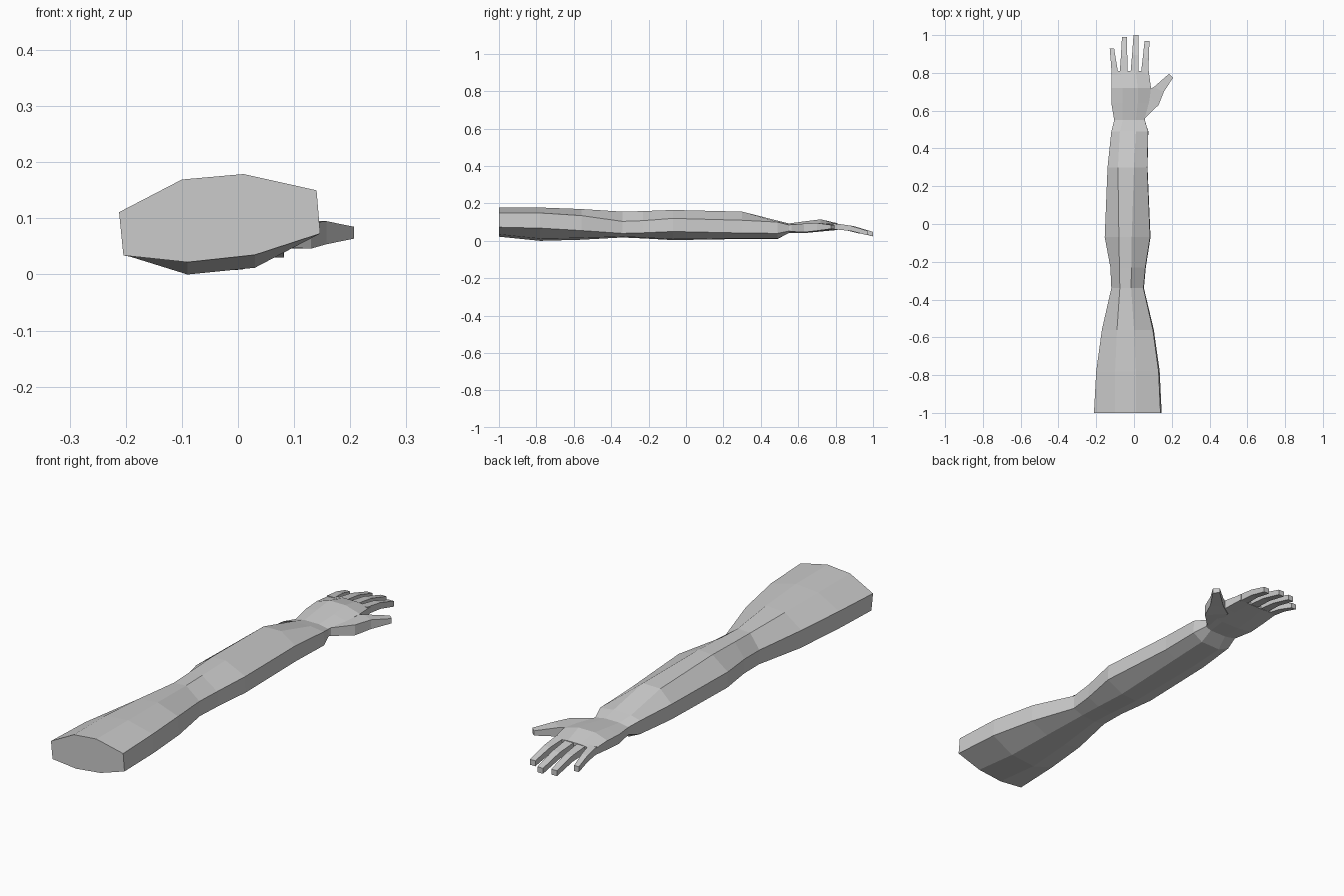
import bpy
import bmesh
from mathutils import Vector

cube = bpy.data.objects.get("Cube")
if cube:
    bpy.data.objects.remove(cube, do_unlink=True)

# Single matte grey for the whole limb
grey = bpy.data.materials.new("plain grey")
grey.use_nodes = True
tone = (0.6, 0.6, 0.6, 1)
grey.diffuse_color = tone
grey.node_tree.nodes["Principled BSDF"].inputs["Base Color"].default_value = tone


def loft(name, rings, cap_start=True, cap_end=True):
    """Skin a list of equal-length point rings into one flat-shaded object."""
    bm = bmesh.new()
    loops = [[bm.verts.new(point) for point in ring] for ring in rings]
    for lower, upper in zip(loops, loops[1:]):
        for i in range(len(lower)):
            j = (i + 1) % len(lower)
            bm.faces.new((lower[i], lower[j], upper[j], upper[i]))
    if cap_start:
        bm.faces.new(loops[0])
    if cap_end:
        bm.faces.new(loops[-1])
    bmesh.ops.recalc_face_normals(bm, faces=bm.faces)
    mesh = bpy.data.meshes.new(name)
    bm.to_mesh(mesh)
    bm.free()
    mesh.materials.append(grey)
    obj = bpy.data.objects.new(name, mesh)
    bpy.context.scene.collection.objects.link(obj)
    return obj


def limb_ring(y, outer, ridge_a, ridge_b, inner, top, high, low, bottom, tilt):
    """Eight-sided section, with its outer side dropped by the tilt."""
    return [
        (outer, y, high - tilt), (ridge_a, y, top - tilt / 4),
        (ridge_b, y, top), (inner, y, high),
        (inner + tilt / 6, y, low), (ridge_b + 0.02, y, bottom + tilt / 3),
        (ridge_a + 0.01, y, bottom), (outer + tilt / 5, y, low - tilt),
    ]


def strip_ring(left, right, bottom, top):
    """Four-sided section between two plan points."""
    return [(*left, bottom), (*right, bottom), (*right, top), (*left, top)]


# Upper arm, elbow and forearm
wrist = (0.55, -0.105, -0.06, 0.01, 0.057, 0.093, 0.085, 0.052, 0.042, 0)
arm_sections = [
    (-1, -0.212, -0.1, 0.01, 0.14, 0.179, 0.15, 0.073, 0.022, 0.039),
    (-0.78, -0.2, -0.1, 0.01, 0.13, 0.178, 0.149, 0.068, 0, 0.036),
    (-0.56, -0.17, -0.09, 0, 0.1, 0.17, 0.135, 0.055, 0.006, 0.03),
    (-0.34, -0.12, -0.075, -0.015, 0.05, 0.156, 0.104, 0.04, 0.018, 0.015),
    (-0.23, -0.125, -0.077, -0.014, 0.06, 0.159, 0.108, 0.043, 0.013, 0.015),
    (-0.07, -0.155, -0.08, -0.012, 0.085, 0.165, 0.12, 0.05, 0.004, 0.015),
    (0.3, -0.14, -0.085, 0, 0.07, 0.156, 0.11, 0.042, 0.01, 0.01),
    (0.49, -0.12, -0.075, 0.01, 0.075, 0.108, 0.1, 0.04, 0.01, 0.005),
    wrist,
]
loft("arm", [limb_ring(*s) for s in arm_sections], cap_end=False)

# Palm
palm_sections = [
    wrist,
    (0.64, -0.12, -0.06, 0.02, 0.08, 0.105, 0.09, 0.05, 0.042, 0),
    (0.72, -0.12, -0.06, 0.02, 0.09, 0.115, 0.095, 0.055, 0.05, 0),
    (0.81, -0.118, -0.05, 0.01, 0.078, 0.094, 0.088, 0.062, 0.058, 0),
]
loft("palm", [limb_ring(*s) for s in palm_sections], cap_start=False)

# Thumb
loft("thumb", [
    strip_ring((0.03, 0.6), (0.057, 0.56), 0.05, 0.086),
    strip_ring((0.06, 0.7), (0.13, 0.63), 0.046, 0.092),
    strip_ring((0.105, 0.725), (0.158, 0.7), 0.054, 0.095),
    strip_ring((0.185, 0.795), (0.207, 0.775), 0.064, 0.085),
])

# Fingers: root x, tip x, tip y and root half width
fingers = {
    "little_finger": (-0.1, -0.117, 0.93, 0.018),
    "ring_finger": (-0.055, -0.05, 0.99, 0.021),
    "middle_finger": (0.002, 0.011, 1, 0.021),
    "index_finger": (0.056, 0.069, 0.97, 0.02),
}
for name, (root_x, tip_x, tip_y, half) in fingers.items():
    root, tip = Vector((root_x, 0.79)), Vector((tip_x, tip_y))
    drop = (tip_y - root.y) / 0.21
    rings = []
    for along, width, sink in ((0, 1, 0), (0.5, 0.8, 0.3), (1, 0.65, 1)):
        centre = root.lerp(tip, along)
        side = Vector((half * width, 0))
        height = 0.078 - 0.042 * sink * drop
        thick = 0.016 - 0.004 * along
        rings.append(strip_ring(centre - side, centre + side,
                                height - thick, height + thick))
    loft(name, rings)
